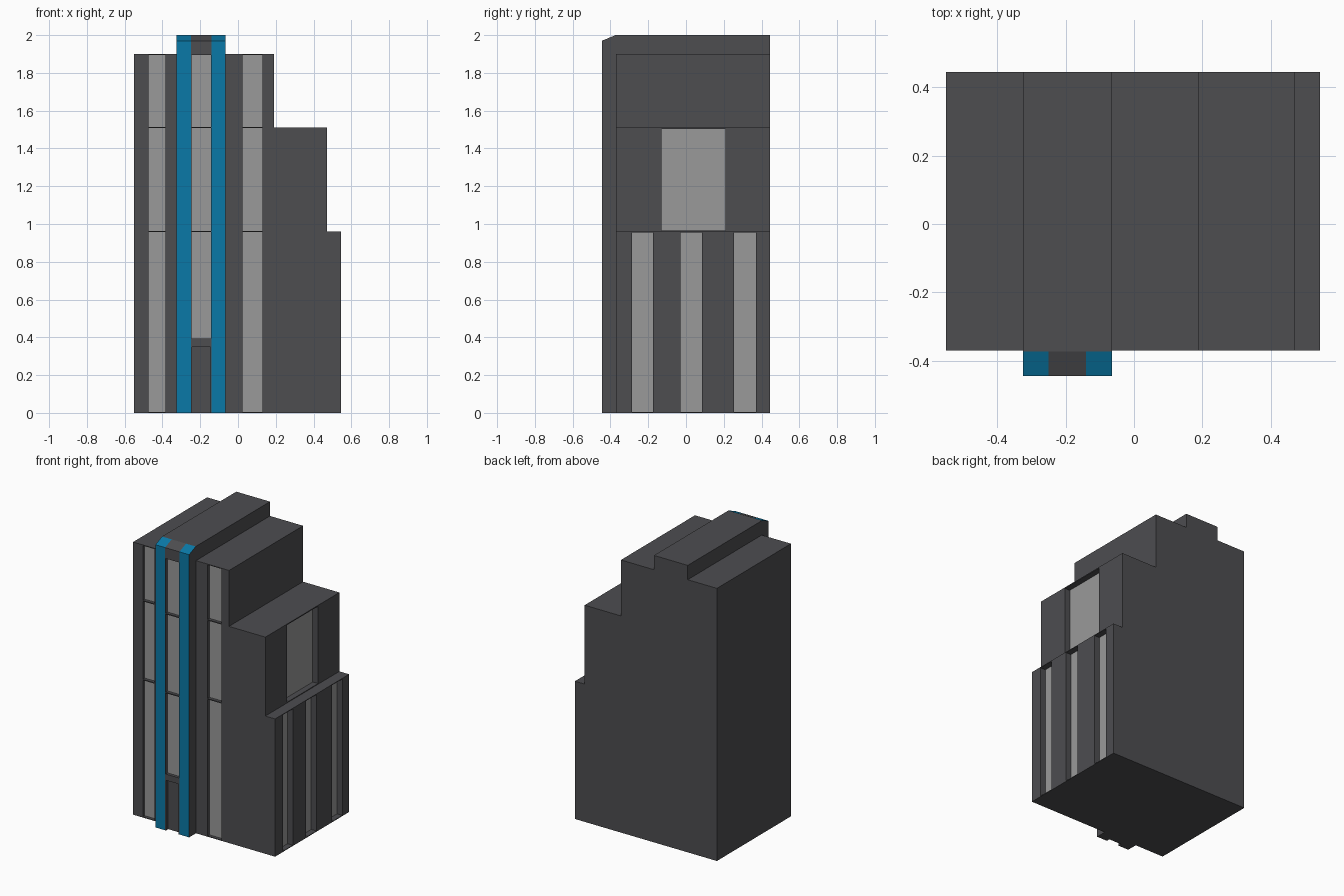
import bpy
import bmesh
from mathutils import Vector

cube = bpy.data.objects.get("Cube")
if cube:
    bpy.data.objects.remove(cube, do_unlink=True)


def make_material(name, rgb):
    mat = bpy.data.materials.new(name)
    mat.use_nodes = True
    color = (*rgb, 1)
    mat.diffuse_color = color
    mat.node_tree.nodes["Principled BSDF"].inputs["Base Color"].default_value = color
    return mat


DARK = make_material("charcoal wall", (0.075, 0.075, 0.081))
LIGHT = make_material("pale grey glass", (0.32, 0.32, 0.32))
BLUE = make_material("blue trim", (0.003, 0.19, 0.385))


def add_object(name, bm, *mats):
    bmesh.ops.recalc_face_normals(bm, faces=bm.faces)
    mesh = bpy.data.meshes.new(name)
    bm.to_mesh(mesh)
    bm.free()
    for mat in mats:
        mesh.materials.append(mat)
    obj = bpy.data.objects.new(name, mesh)
    bpy.context.collection.objects.link(obj)
    return obj


def prism(points, offset):
    """Extrude a closed outline along an offset."""
    bm = bmesh.new()
    face = bm.faces.new([bm.verts.new(p) for p in points])
    result = bmesh.ops.extrude_face_region(bm, geom=[face])
    verts = [g for g in result["geom"] if isinstance(g, bmesh.types.BMVert)]
    bmesh.ops.translate(bm, verts=verts, vec=offset)
    return bm


def add_box(bm, lo, hi):
    lo, hi = Vector(lo), Vector(hi)
    verts = bmesh.ops.create_cube(bm, size=1)["verts"]
    for v in verts:
        v.co = (lo + hi) / 2 + v.co * (hi - lo)


def carve(obj, boxes):
    """Cut box recesses into an object."""
    bm = bmesh.new()
    for lo, hi in boxes:
        add_box(bm, lo, hi)
    cutter = add_object("recess_cutter", bm, DARK)
    cutter.hide_render = True
    mod = obj.modifiers.new("recesses", "BOOLEAN")
    mod.operation = "DIFFERENCE"
    mod.solver = "EXACT"
    mod.object = cutter
    with bpy.context.temp_override(object=obj, active_object=obj, selected_objects=[obj]):
        bpy.ops.object.modifier_apply(modifier=mod.name)
    bpy.data.objects.remove(cutter, do_unlink=True)


BACK, FRONT, TOWER_FRONT = 0.445, -0.37, -0.445
DEPTH, SIDE_DEPTH, PANE, OUT = 0.025, 0.045, 0.004, 0.02
FLOORS = [(0.005, 0.957), (0.964, 1.507), (1.514, 1.895)]


def front_recess(x0, x1, z0, z1, y):
    return (x0, y - OUT, z0), (x1, y + DEPTH, z1)


def side_recess(y0, y1, z0, z1, x):
    return (x - SIDE_DEPTH, y0, z0), (x + OUT, y1, z1)


def add_panes(name, boxes, axis):
    """Thin glass at the back of each recess."""
    bm = bmesh.new()
    for lo, hi in boxes:
        lo, hi = list(lo), list(hi)
        if axis == "y":
            lo[1] = hi[1] - PANE
        else:
            hi[0] = lo[0] + PANE
        add_box(bm, lo, hi)
    add_object(name, bm, LIGHT)


# Stepped main block
steps = [(-0.55, 1.9), (-0.325, 2), (-0.065, 1.9), (0.19, 1.51), (0.47, 0.96), (0.545, 0)]
outline = [(-0.55, FRONT, 0)]
for (x, z), (next_x, _) in zip(steps, steps[1:]):
    outline += [(x, FRONT, z), (next_x, FRONT, z)]
outline.append((0.545, FRONT, 0))
body = add_object("stepped_building", prism(outline, (0, BACK - FRONT, 0)), DARK)

# Recessed windows on the front wings and the stepped side
wing = [front_recess(x0, x1, z0, z1, FRONT)
        for x0, x1 in ((-0.475, -0.385), (0.025, 0.13)) for z0, z1 in FLOORS]
side = [side_recess(y0, y1, 0.005, 0.955, 0.545)
        for y0, y1 in ((-0.285, -0.175), (-0.03, 0.085), (0.255, 0.37))]
side.append(side_recess(-0.13, 0.21, 0.965, 1.503, 0.47))
carve(body, wing + side)
add_panes("wing_windows", wing, "y")
add_panes("side_windows", side, "x")


# Projecting tower bay with a sloped top edge
def bay_part(name, x0, x1, *mats):
    section = [(x0, TOWER_FRONT, 0), (x0, FRONT, 0), (x0, FRONT, 2),
               (x0, FRONT - 0.003, 2), (x0, TOWER_FRONT, 1.97)]
    return add_object(name, prism(section, (x1 - x0, 0, 0)), *mats)


for name, x0, x1 in (("right_pillar", -0.325, -0.25), ("left_pillar", -0.14, -0.065)):
    pillar = bay_part(name, x0, x1, DARK, BLUE)
    for face in pillar.data.polygons:
        face.material_index = int(face.normal.y < -0.3)

# Tower centre with its windows and doorway
center = bay_part("tower_center", -0.25, -0.14, DARK)
tower = [front_recess(-0.246, -0.144, max(z0, 0.393), z1, TOWER_FRONT) for z0, z1 in FLOORS]
door = front_recess(-0.244, -0.146, -OUT, 0.35, TOWER_FRONT)
carve(center, tower + [door])
add_panes("tower_windows", tower, "y")
